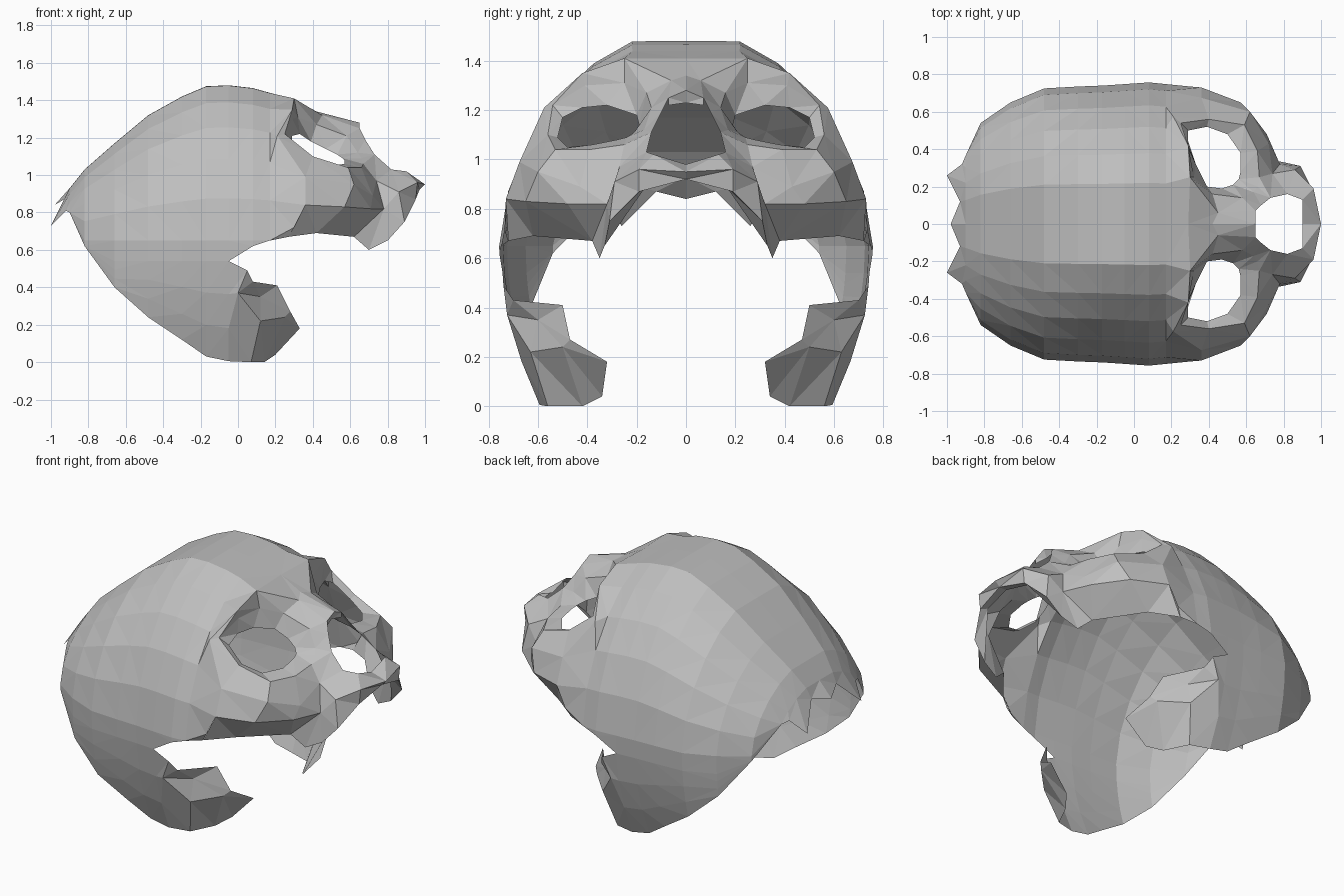
import bpy, bmesh, math

bone = bpy.data.materials.new("bone_grey")
bone.diffuse_color = (0.52, 0.52, 0.52, 1)


def grid_part(name, columns, closed=False):
    """Skin neighbouring columns of points with flat faces and mirror across the middle."""
    bm = bmesh.new()
    rows = [[bm.verts.new(p) for p in col] for col in columns]
    pairs = list(zip(rows, rows[1:]))
    if closed:
        pairs.append((rows[-1], rows[0]))
    for a, b in pairs:
        for i in range(len(a) - 1):
            bm.faces.new((a[i], b[i], b[i + 1], a[i + 1]))
    bmesh.ops.remove_doubles(bm, verts=bm.verts, dist=0.002)
    bmesh.ops.triangulate(bm, faces=bm.faces, quad_method='SHORT_EDGE')
    bmesh.ops.recalc_face_normals(bm, faces=bm.faces)
    me = bpy.data.meshes.new(name)
    bm.to_mesh(me)
    bm.free()
    me.materials.append(bone)
    ob = bpy.data.objects.new(name, me)
    bpy.context.collection.objects.link(ob)
    mir = ob.modifiers.new("mirror", 'MIRROR')
    mir.use_axis = (False, True, False)
    mir.merge_threshold = 0.002
    return ob


ZC = 0.65  # height of the widest line of the skull


def section(x, top, bottom, width, full=True):
    """Half cross-section of the braincase: flat crown, round sides, open lower edge."""
    peak = (top - ZC) * 1.05
    zs = [top] + [ZC + peak * math.cos(math.radians(a)) for a in (18, 32, 46, 60, 75, 90)]
    zs.append(0.54)
    if full:
        mid = max(0.54, bottom)
        zs += [mid + (bottom - mid) * f for f in (0.33, 0.67, 1)]
    pts = []
    for i, z in enumerate(zs):
        z = min(max(z, bottom), top)
        if i == 0:
            y = 0
        elif z > ZC:
            y = width * math.sqrt(max(0, 1 - ((z - ZC) / peak) ** 1.75))
        else:
            y = width * (1 - 0.21 * ((ZC - z) / ZC) ** 2)
        pts.append((x, y, z))
    return pts


# Braincase: back and sides, ending in a long open lower edge
stations = [(-0.9, 0.93, 0.8, 0.44), (-0.82, 1.03, 0.62, 0.54), (-0.66, 1.17, 0.4, 0.65),
            (-0.48, 1.32, 0.24, 0.725), (-0.3, 1.42, 0.12, 0.735),
            (-0.17, 1.475, 0.03, 0.74), (-0.05, 1.48, 0.005, 0.748)]
back = [section(*s) for s in stations]
grid_part("braincase", back)

# Ragged scalloped edge at the very back
tips = [(-0.98, 0, 0.84), (-0.93, 0.12, 0.87), (-1.0, 0.26, 0.73), (-0.92, 0.32, 0.81), back[0][4]]
grid_part("back_edge", [tips, back[0][:5]])

# Forehead and temples, ending at the face
brow_edge = [(0.29, 0, 1.41), (0.3, 0.25, 1.41), (0.29, 0.42, 1.35), (0.21, 0.575, 1.21),
             (0.36, 0.675, 0.99), (0.36, 0.73, 0.84), (0.3, 0.735, 0.72), (0.27, 0.72, 0.67)]
front = [back[-1][:8], section(0.08, 1.465, 0.62, 0.757, False),
         section(0.17, 1.44, 0.65, 0.748, False), brow_edge]
grid_part("forehead", front)

# Lower side flap that curls inward
grid_part("jaw_flap", [
    back[-1][7:],
    [(0.05, 0.74, 0.49), (0, 0.725, 0.37), (0.12, 0.63, 0.22), (0.07, 0.56, 0)],
    [(0.08, 0.7, 0.43), (0.12, 0.6, 0.35), (0.25, 0.5, 0.24), (0.14, 0.42, 0)],
    [(0.21, 0.5, 0.41), (0.28, 0.47, 0.27), (0.33, 0.32, 0.18), (0.2, 0.34, 0.04)]])

# Eye socket: hole edge, rim and outer border around the opening
socket = [
    [(0.53, 0.21, 1.11), (0.64, 0.17, 1.12), (0.68, 0.1, 1.19)],
    [(0.47, 0.19, 1.14), (0.58, 0.14, 1.21), (0.65, 0.07, 1.25)],
    [(0.39, 0.2, 1.18), (0.42, 0.16, 1.27), (0.45, 0.06, 1.32)],
    [(0.33, 0.32, 1.22), (0.32, 0.25, 1.31), brow_edge[1]],
    [(0.29, 0.42, 1.21), (0.29, 0.41, 1.3), brow_edge[2]],
    [(0.29, 0.5, 1.17), (0.25, 0.54, 1.22), brow_edge[3]],
    [(0.39, 0.52, 1.09), (0.4, 0.56, 1.1), brow_edge[4]],
    [(0.5, 0.48, 1.05), (0.59, 0.53, 1.04), (0.62, 0.6, 0.95)],
    [(0.57, 0.38, 1.06), (0.66, 0.39, 1.04), (0.72, 0.43, 0.89)],
    [(0.57, 0.28, 1.08), (0.67, 0.25, 1.06), (0.74, 0.27, 0.97)],
    [(0.56, 0.24, 1.09), (0.66, 0.2, 1.09), (0.73, 0.14, 1.11)]]
grid_part("eye_socket", socket, closed=True)

# Nose bridge between the sockets, with a lip turned into the opening
grid_part("nose_bridge", [
    [brow_edge[0], brow_edge[1]],
    [(0.42, 0, 1.34), socket[2][2]],
    [(0.65, 0, 1.28), socket[1][2]],
    [(0.63, 0, 1.23), (0.65, 0.07, 1.22)]])

# Cheekbone below the socket
cheek_corner = (0.78, 0.32, 0.82)
tooth_corner = (0.7, 0.35, 0.6)
grid_part("cheekbone", [
    [brow_edge[4], brow_edge[5], brow_edge[7]],
    [socket[7][2], (0.57, 0.65, 0.83), (0.42, 0.62, 0.69)],
    [socket[8][2], (0.71, 0.48, 0.82), (0.62, 0.38, 0.67)],
    [socket[9][2], cheek_corner, tooth_corner]])

# Upper jaw arch closing around the nose opening
grid_part("upper_jaw", [
    [socket[10][2], socket[9][2], cheek_corner, tooth_corner],
    [(0.82, 0.16, 1.03), (0.86, 0.29, 0.91), (0.89, 0.31, 0.75), (0.8, 0.33, 0.65)],
    [(0.9, 0.13, 1.02), (0.96, 0.19, 0.96), (0.95, 0.19, 0.87), (0.91, 0.17, 0.88)],
    [(0.9, 0, 0.98), (1.0, 0, 0.95), (0.97, 0, 0.92), (0.92, 0, 0.92)]])
